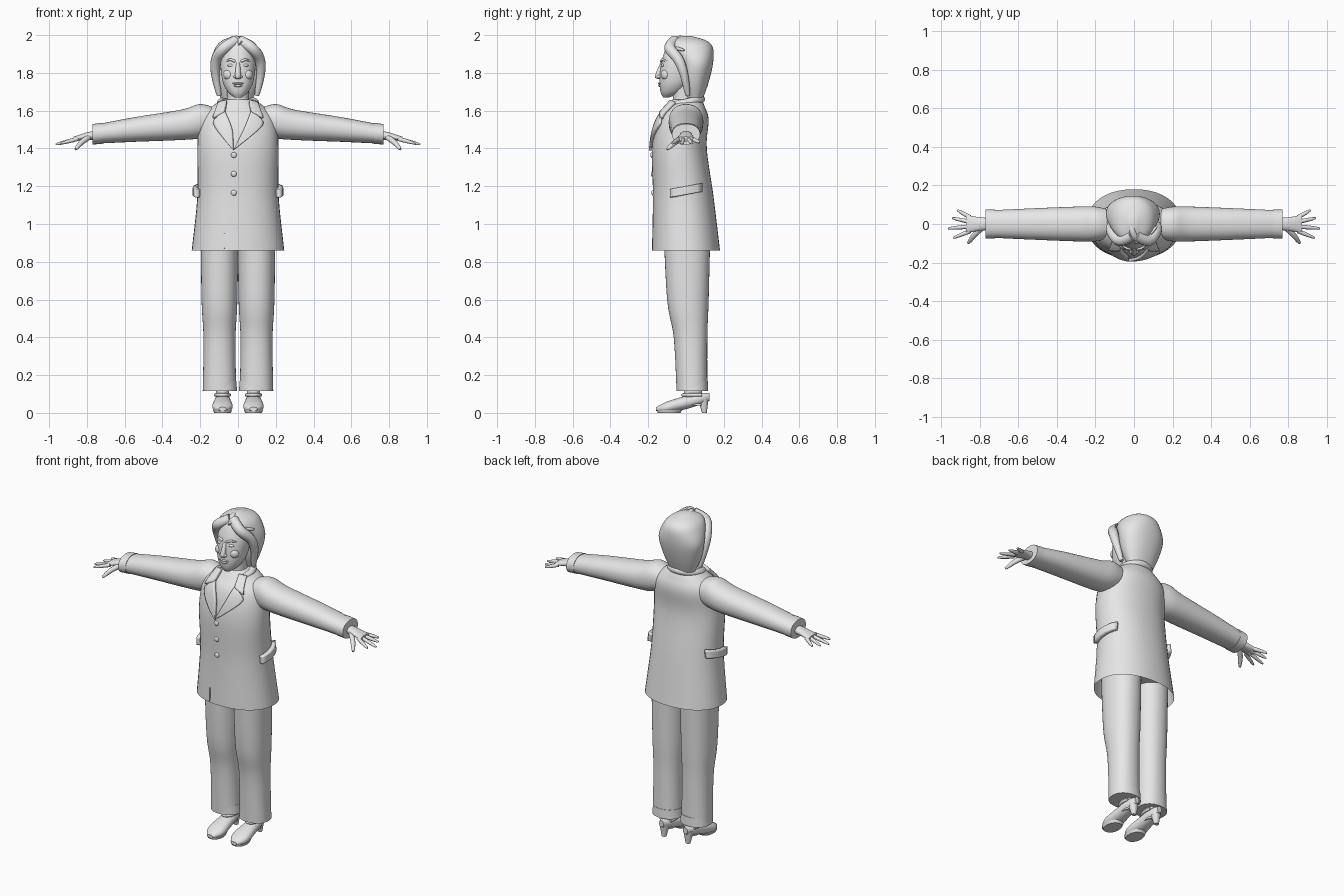
import bpy, bmesh, math
from mathutils import Vector
from mathutils.bvhtree import BVHTree

if "Cube" in bpy.data.objects:
    bpy.data.objects.remove(bpy.data.objects["Cube"])

GREY = (0.8, 0.8, 0.8, 1)
material = bpy.data.materials.new("plain grey")
material.use_nodes = True
material.diffuse_color = GREY
material.node_tree.nodes["Principled BSDF"].inputs["Base Color"].default_value = GREY


def add_object(name, data):
    data.materials.append(material)
    thing = bpy.data.objects.new(name, data)
    bpy.context.collection.objects.link(thing)
    return thing


def finish(bm, name):
    bmesh.ops.recalc_face_normals(bm, faces=bm.faces)
    mesh = bpy.data.meshes.new(name)
    bm.to_mesh(mesh)
    bm.free()
    thing = add_object(name, mesh)
    bpy.ops.object.select_all(action="DESELECT")
    thing.select_set(True)
    bpy.context.view_layer.objects.active = thing
    bpy.ops.object.shade_smooth_by_angle(angle=math.radians(45))
    return thing


def smooth_path(rows, steps=5):
    """Catmull-Rom sampling of rows of numbers."""
    rows = [Vector(row) for row in rows]
    padded = [rows[0]] + rows + [rows[-1]]
    path = []
    for before, start, end, after in zip(padded, padded[1:], padded[2:], padded[3:]):
        for step in range(steps):
            t = step / steps
            bend = 2 * before - 5 * start + 4 * end - after
            cubic = 3 * start - before - 3 * end + after
            path.append(start + ((end - before) * t + bend * t ** 2 + cubic * t ** 3) / 2)
    return path + [rows[-1]]


def level(height, half_width, front, back):
    """Horizontal cross-section reaching from front to back."""
    return 0, (front + back) / 2, height, half_width, (back - front) / 2


def loft(name, rings, axis="z", power=2.2, side=1, shift=0, open_start=False):
    """Skin over cross-sections: centre, then the two half sizes across the axis."""
    first, second = {"x": (1, 2), "y": (0, 2), "z": (0, 1)}[axis]
    sides = 40
    bm = bmesh.new()
    loops = []
    for *centre, half_first, half_second in smooth_path(rings):
        loop = []
        for k in range(sides):
            angle = math.tau * k / sides
            cos, sin = math.cos(angle), math.sin(angle)
            point = Vector(centre)
            point[first] += half_first * math.copysign(abs(cos) ** (2 / power), cos)
            point[second] += half_second * math.copysign(abs(sin) ** (2 / power), sin)
            point.x = side * (point.x + shift)
            loop.append(bm.verts.new(point))
        loops.append(loop)
    for lower, upper in zip(loops, loops[1:]):
        for k in range(sides):
            bm.faces.new((lower[k - 1], lower[k], upper[k], upper[k - 1]))
    bm.faces.new(loops[-1])
    if not open_start:
        bm.faces.new(loops[0])
    return finish(bm, name)


def tube(name, points, radius, tip=0.4, side=1):
    """Round strand that narrows towards its far end."""
    curve = bpy.data.curves.new(name, "CURVE")
    curve.dimensions = "3D"
    curve.bevel_depth = radius
    curve.use_fill_caps = True
    path = smooth_path(points)
    spline = curve.splines.new("POLY")
    spline.points.add(len(path) - 1)
    for index, (target, place) in enumerate(zip(spline.points, path)):
        target.co = (side * place.x, place.y, place.z, 1)
        target.radius = 1 - (1 - tip) * (index / (len(path) - 1)) ** 3
    spline.use_smooth = True
    add_object(name, curve)


def arc(centre, half_width, depth, rise):
    """Half loop across x that swings by depth and lifts by rise."""
    angles = [math.pi * k / 6 for k in range(-1, 8)]
    return [Vector(centre) + Vector((half_width * math.cos(a), depth * math.sin(a),
                                     rise * math.sin(a))) for a in angles]


def blob(name, centre, size):
    bm = bmesh.new()
    bmesh.ops.create_uvsphere(bm, u_segments=16, v_segments=10, radius=1)
    bmesh.ops.scale(bm, vec=size, verts=bm.verts)
    bmesh.ops.translate(bm, vec=centre, verts=bm.verts)
    finish(bm, name)


# Jacket body, open at the hem
jacket = loft("jacket", [
    level(.86, .245, -.18, .18), level(1.15, .215, -.175, .145), level(1.4, .215, -.18, .11),
    level(1.55, .2, -.15, .12), level(1.62, .14, -.1, .1), level(1.66, .08, -.07, .08)],
    open_start=True)
surface = BVHTree.FromPolygons([v.co for v in jacket.data.vertices],
                               [face.vertices[:] for face in jacket.data.polygons])


def patch(name, edge, other_edge, side=1, lateral=False, thickness=.016):
    """Cloth piece between two edges, laid on the jacket from the front or the side."""
    bm = bmesh.new()
    ray = Vector((-side, 0, 0)) if lateral else Vector((0, 1, 0))
    columns = 6
    rows = []
    for start, end in zip(smooth_path(edge), smooth_path(other_edge)):
        row = []
        for k in range(columns + 1):
            across, height = start.lerp(end, k / columns)
            origin = Vector((0, across, height)) if lateral else Vector((side * across, 0, height))
            origin -= ray
            hit = surface.ray_cast(origin, ray)[0] or surface.find_nearest(origin)[0]
            row.append(bm.verts.new(hit - ray * thickness / 2))
        rows.append(row)
    for row, following in zip(rows, rows[1:]):
        for k in range(columns):
            bm.faces.new((row[k], row[k + 1], following[k + 1], following[k]))
    solid = finish(bm, name).modifiers.new("thickness", "SOLIDIFY")
    solid.thickness = thickness
    solid.offset = 0


for side, label in ((1, "left_"), (-1, "right_")):
    # Lapel, collar leaf and pocket flap
    lapel_tip = (-.025 * side, 1.39)
    patch(label + "lapel", [(.07, 1.6), (.03, 1.5), lapel_tip],
          [(.125, 1.55), (.12, 1.51), lapel_tip], side)
    patch(label + "collar", [(.06, 1.65), (.07, 1.59)], [(.1, 1.64), (.14, 1.6), (.13, 1.56)][::2],
          side, thickness=.024)
    patch(label + "pocket_flap", [(-.08, 1.185), (.08, 1.215)], [(-.08, 1.14), (.08, 1.17)],
          side, lateral=True, thickness=.026)

    # Sleeve and cuff
    loft(label + "sleeve", [
        (.11, 0, 1.55, .07, .06), (.2, 0, 1.545, .09, .09), (.3, 0, 1.525, .09, .08),
        (.55, 0, 1.5, .08, .065), (.76, 0, 1.475, .07, .05)], "x", side=side)
    loft(label + "cuff", [(.72, 0, 1.48, .074, .056), (.77, 0, 1.475, .074, .054)], "x", side=side)

    # Palm, fanned fingers and thumb
    loft(label + "palm", [(.74, 0, 1.47, .03, .025), (.8, 0, 1.465, .035, .02),
                          (.87, 0, 1.45, .045, .012)], "x", side=side)
    for index, finger in enumerate(("little", "ring", "middle", "index")):
        angle = math.radians(29 - 17 * index)
        length = .115 - .02 * abs(index - 2)
        root = Vector((.85, .035 - .024 * index, 1.45))
        reach = Vector((math.cos(angle), math.sin(angle), -.25)) * length
        tube(label + finger + "_finger", [root, root + reach / 2, root + reach], .011, side=side)
    tube(label + "thumb", [(.79, -.02, 1.46), (.83, -.06, 1.43), (.86, -.1, 1.395)], .015, side=side)

    # Trouser leg with turned hem
    loft(label + "trouser_leg", [
        level(1, .1, -.12, .13), level(.6, .095, -.1, .12), level(.4, .085, -.065, .113),
        level(.12, .088, -.05, .113)], side=side, shift=.098)
    loft(label + "trouser_hem", [level(.17, .087, -.05, .115), level(.115, .091, -.05, .117)],
         side=side, shift=.096)

    # Ankle, heeled shoe and strap
    foot = dict(side=side, shift=.082)
    loft(label + "ankle", [level(.04, .034, -.02, .09), level(.2, .034, 0, .08)], **foot)
    loft(label + "shoe", [
        (0, -.158, .02, .02, .01), (0, -.1, .03, .053, .03), (0, 0, .055, .045, .035),
        (0, .08, .075, .035, .03), (0, .125, .085, .015, .02)], "y", **foot)
    loft(label + "shoe_sole", [level(0, .044, -.15, -.03), level(.015, .05, -.155, -.02)], **foot)
    loft(label + "shoe_heel", [level(0, .014, .085, .11), level(.08, .03, .06, .12)], **foot)
    tube(label + "shoe_strap", arc((.082, .05, .095), .037, -.065, 0), .009, 1, side)

    # Eye, brow, nostril and cheek
    blob(label + "eye", (side * .037, -.12, 1.84), (.018, .012, .009))
    tube(label + "brow", [(.015, -.13, 1.86), (.04, -.125, 1.87), (.066, -.1, 1.86)], .007, side=side)
    blob(label + "nostril", (side * .013, -.144, 1.78), (.011, .013, .009))
    blob(label + "cheek", (side * .048, -.105, 1.79), (.03, .028, .03))

    # Side lock swept from the parting down to the jaw
    tube(label + "side_lock", [
        (.01, -.06, 1.97), (.075, -.085, 1.93), (.115, -.04, 1.87), (.12, -.01, 1.79),
        (.1, .01, 1.68)], .03, side=side)

# Collar roll round the back of the neck
tube("collar_roll", arc((0, -.01, 1.64), .09, .09, .02), .021, 1)

# Buttons and front vent
for number in range(3):
    height = 1.365 - number / 10
    spot = surface.ray_cast(Vector((-.022, -1, height)), Vector((0, 1, 0)))[0]
    blob("button_" + "abc"[number], spot, (.015, .009, .015))
patch("front_vent", [(-.073, .95), (-.073, .87)], [(-.069, .95), (-.069, .87)], thickness=.006)

# Trouser seat inside the jacket
loft("trouser_seat", [level(.9, .19, -.12, .13), level(1.05, .19, -.13, .13)])

# Neck, head and face
loft("neck", [level(1.58, .08, -.1, .06), level(1.65, .06, -.07, .05), level(1.76, .06, -.08, .04)])
loft("head", [
    level(1.67, .02, -.12, -.09), level(1.7, .055, -.135, -.02), level(1.76, .083, -.14, .03),
    level(1.86, .092, -.13, .07), level(1.95, .07, -.095, .09), level(1.975, .03, -.05, .05)])
loft("nose", [level(1.767, .009, -.135, -.12), level(1.78, .016, -.165, -.12),
              level(1.855, .01, -.134, -.11)])
blob("upper_lip", (0, -.136, 1.744), (.031, .012, .006))
blob("lower_lip", (0, -.135, 1.732), (.025, .012, .007))

# Bobbed hair with a crown lock beside the parting
loft("hair", [
    level(1.665, .085, 0, .09), level(1.75, .12, -.03, .12), level(1.85, .14, -.04, .143),
    level(1.93, .115, -.09, .143), level(1.97, .08, -.085, .11), level(1.995, .02, -.02, .03)],
    shift=-.006)
tube("crown_lock", [(.02, -.09, 1.95), (-.01, -.03, 1.98), (-.02, .08, 1.955)], .019)
tube("loose_curl", [(.085, -.05, 1.93), (.12, -.01, 1.92)], .009)
